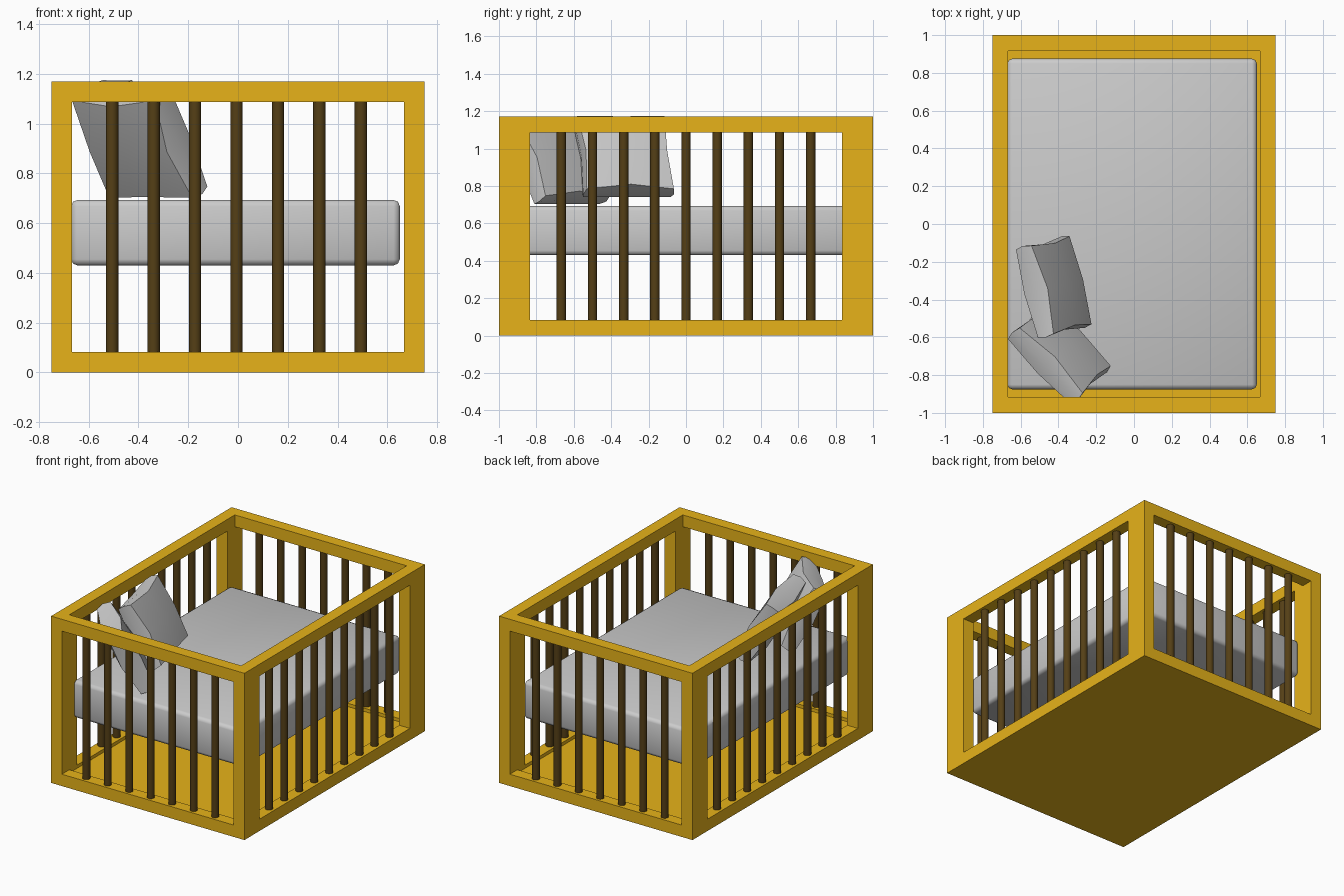
import bpy, bmesh, math
from mathutils import Vector

if "Cube" in bpy.data.objects:
    bpy.data.objects.remove(bpy.data.objects["Cube"])


def material(name, rgb):
    m = bpy.data.materials.new(name)
    m.diffuse_color = (*rgb, 1)
    m.use_nodes = True
    m.node_tree.nodes["Principled BSDF"].inputs["Base Color"].default_value = m.diffuse_color
    return m


wood = material("light_wood", (0.8, 0.45, 0.01))
dark = material("dark_wood", (0.09, 0.05, 0.008))


def finish(name, bm, mat=None, smooth=None):
    bmesh.ops.recalc_face_normals(bm, faces=bm.faces)
    me = bpy.data.meshes.new(name)
    bm.to_mesh(me)
    bm.free()
    ob = bpy.data.objects.new(name, me)
    bpy.context.collection.objects.link(ob)
    if mat:
        me.materials.append(mat)
    if smooth:
        bpy.ops.object.select_all(action='DESELECT')
        ob.select_set(True)
        bpy.context.view_layer.objects.active = ob
        bpy.ops.object.shade_smooth_by_angle(angle=math.radians(smooth))
    return ob


def add_box(bm, lo, hi):
    lo, hi = Vector(lo), Vector(hi)
    vs = bmesh.ops.create_cube(bm, size=1)["verts"]
    bmesh.ops.scale(bm, vec=hi - lo, verts=vs)
    bmesh.ops.translate(bm, vec=(lo + hi) / 2, verts=vs)


X, Y, H, T = 0.75, 1.0, 1.17, 0.083   # half width, half length, height, beam


def panel(name, half, place):
    """Rectangular frame of mitre-free beams; place maps (along, depth, z) to xyz."""
    bm = bmesh.new()
    for lo, hi in (((-half, 0, 0), (half, T, T)),
                   ((-half, 0, H - T), (half, T, H)),
                   ((-half, 0, T), (-half + T, T, H - T)),
                   ((half - T, 0, T), (half, T, H - T))):
        a, b = place(lo), place(hi)
        add_box(bm, [min(p) for p in zip(a, b)], [max(p) for p in zip(a, b)])
    bmesh.ops.remove_doubles(bm, verts=bm.verts, dist=1e-5)
    finish(name, bm, wood)


def bars(name, count, place):
    """Row of round bars spaced one sixth of a unit apart."""
    bm = bmesh.new()
    for i in range(count):
        vs = bmesh.ops.create_cone(bm, cap_ends=True, segments=24, radius1=0.025,
                                   radius2=0.025, depth=H - 2 * T + 0.01)["verts"]
        at = place(((i - (count - 1) / 2) / 6, T / 2, H / 2))
        bmesh.ops.translate(bm, vec=at, verts=vs)
    finish(name, bm, dark, 40)


# Four barred panels
for side, s in (("front", -1), ("back", 1)):
    def end(p, s=s): return (p[0], s * (Y - p[1]), p[2])
    panel(side + "_frame", X, end)
    bars(side + "_bars", 7, lambda p: (p[0] - 0.006, *end(p)[1:]))
for side, s in (("left", -1), ("right", 1)):
    def flank(p, s=s): return (s * (X - p[1]), p[0], p[2])
    panel(side + "_frame", Y - T, flank)
    bars(side + "_bars", 9, flank)

# Floor board between the bottom beams
bm = bmesh.new()
add_box(bm, (-X + T, -Y + T, 0), (X - T, Y - T, 0.06))
finish("floor_board", bm, wood)

# Mattress with softened edges
bm = bmesh.new()
add_box(bm, (-0.67, -0.875, 0.43), (0.65, 0.875, 0.693))
bmesh.ops.bevel(bm, geom=bm.edges[:], offset=0.025, segments=2, profile=0.5,
                affect='EDGES')
finish("mattress", bm, None, 60)


def pillow(name, loc, yaw, lean=28, w=0.5, h=0.46):
    """Three pinched rings (back, seam, front) capped by bulging faces."""
    bm = bmesh.new()
    rings = []
    for k in (-1, 0, 1):
        ring = []
        for u, v in ((-1, -1), (0, -1), (1, -1), (1, 0), (1, 1), (0, 1), (-1, 1), (-1, 0)):
            corner = u and v
            size = (1 if corner else 0.93) * (0.96 if k else 1)
            depth = k * (0.048 if corner else 0.072)
            ring.append(bm.verts.new((depth, u * w / 2 * size, v * h / 2 * size)))
        rings.append(ring)
    for a, b in zip(rings, rings[1:]):
        for i in range(8):
            j = (i + 1) % 8
            bm.faces.new((a[i], a[j], b[j], b[i]))
    for ring, k in ((rings[0], -1), (rings[2], 1)):
        mid = bm.verts.new((k * 0.085, 0, 0))
        for i in (0, 2, 4, 6):
            bm.faces.new((ring[i], ring[i + 1], mid, ring[i - 1]))
    ob = finish(name, bm, None, 30)
    ob.location = loc
    ob.rotation_euler = (0, math.radians(-lean), math.radians(yaw))


# Two leaning pillows in the corner
pillow("upper_pillow", (-0.425, -0.333, 0.957), 14)
pillow("corner_pillow", (-0.395, -0.68, 0.92), 44)
